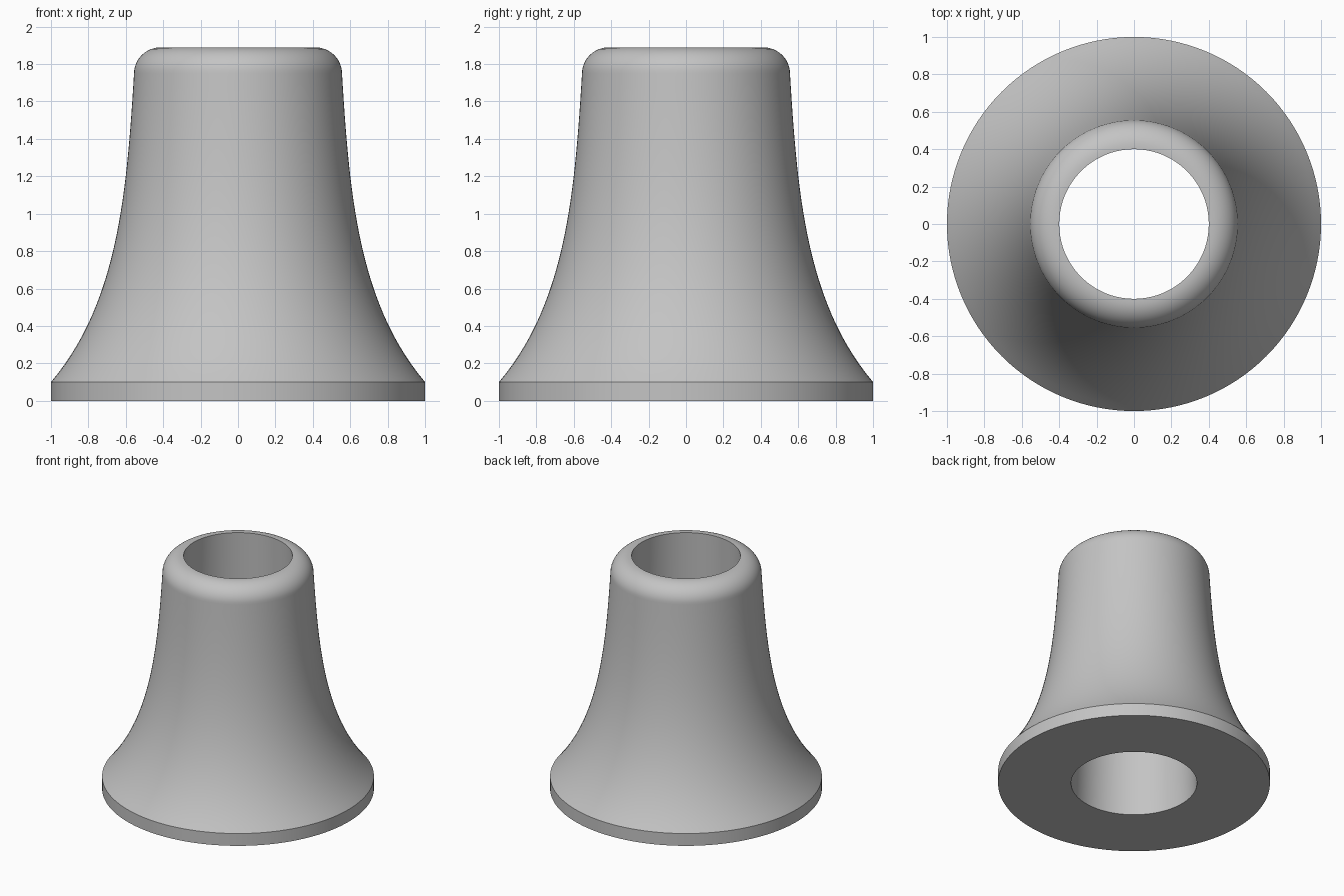
import bpy, bmesh, math
from mathutils import Vector
from mathutils.geometry import interpolate_bezier

cube = bpy.data.objects.get("Cube")
if cube:
    bpy.data.objects.remove(cube, do_unlink=True)

SEGMENTS = 128
HEIGHT = 1.89
BORE_BOTTOM, BORE_TOP = 0.463, 0.4

# One plain grey material
grey = bpy.data.materials.new("plain grey")
grey.use_nodes = True
colour = (0.55, 0.55, 0.55, 1)
grey.diffuse_color = colour
grey.node_tree.nodes["Principled BSDF"].inputs["Base Color"].default_value = colour

# Flared outer wall, from the rim up to the shoulder
flare = interpolate_bezier(Vector((1, 0, 0.1)), Vector((0.645, 0, 0.52)),
                           Vector((0.595, 0, 1.1)), Vector((0.556, 0, 1.75)), 28)

# Rounded shoulder, a quarter turn into the flat lip
shoulder = [Vector((0.411 + 0.145 * math.cos(a), 0, 1.75 + 0.14 * math.sin(a)))
            for a in (math.radians(90) * i / 12 for i in range(1, 13))]

# Closed section: flat base, rim band, flare, shoulder, tapered bore
profile = [Vector((BORE_BOTTOM, 0, 0)), Vector((1, 0, 0))]
profile += flare + shoulder + [Vector((BORE_TOP, 0, HEIGHT))]

bm = bmesh.new()
verts = [bm.verts.new(p) for p in profile]
edges = [bm.edges.new((a, b)) for a, b in zip(verts, verts[1:] + verts[:1])]
bmesh.ops.spin(bm, geom=verts + edges, cent=(0, 0, 0), axis=(0, 0, 1),
               angle=math.tau, steps=SEGMENTS, use_merge=True)
bmesh.ops.remove_doubles(bm, verts=bm.verts, dist=1e-5)
bmesh.ops.recalc_face_normals(bm, faces=bm.faces)

mesh = bpy.data.meshes.new("flared_bushing")
bm.to_mesh(mesh)
bm.free()
mesh.materials.append(grey)
body = bpy.data.objects.new("flared_bushing", mesh)
bpy.context.collection.objects.link(body)

# Smooth walls with sharp rim and bore edges
bpy.ops.object.select_all(action="DESELECT")
body.select_set(True)
bpy.context.view_layer.objects.active = body
bpy.ops.object.shade_smooth_by_angle(angle=math.radians(30))
